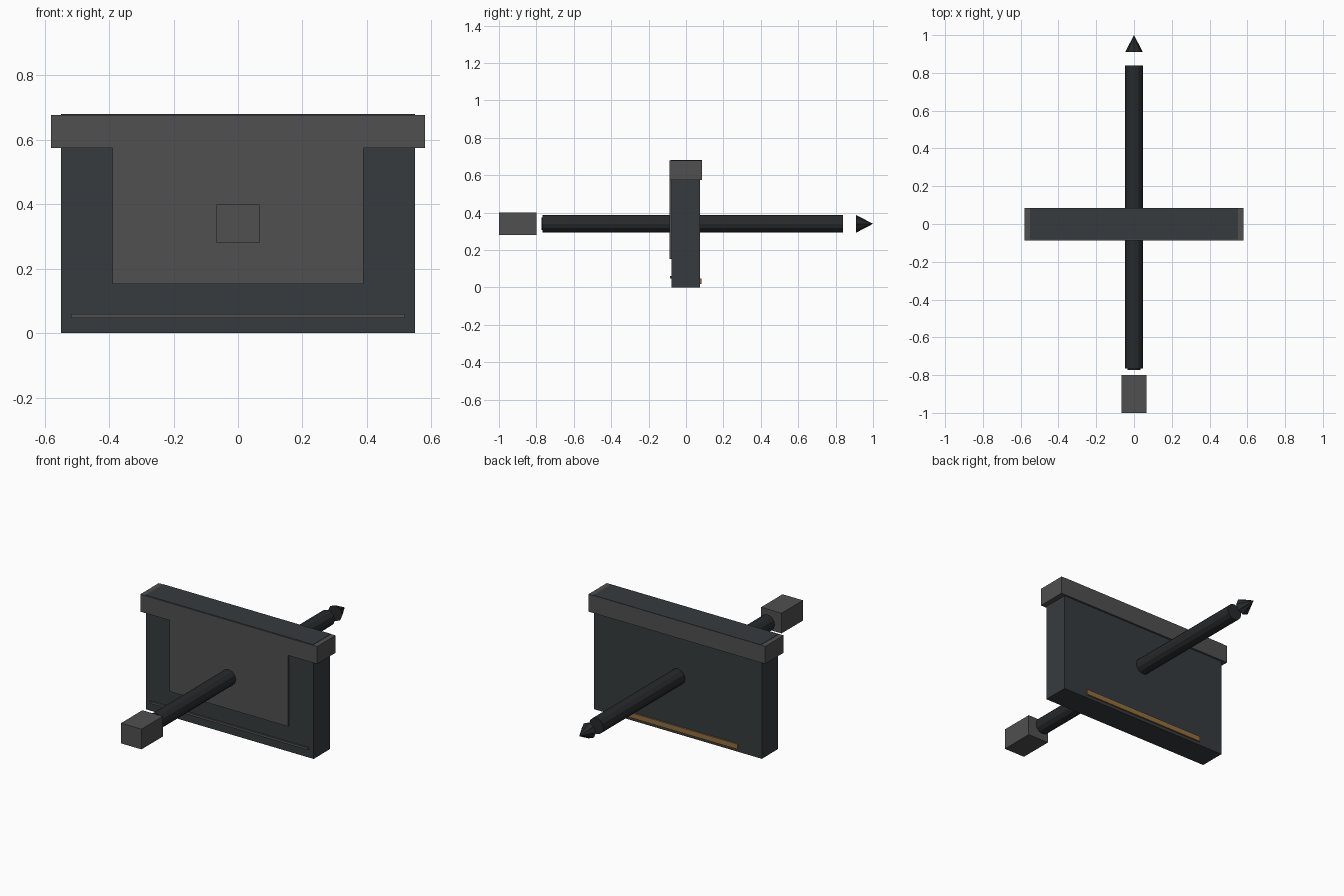
import bpy, math

if "Cube" in bpy.data.objects:
    bpy.data.objects.remove(bpy.data.objects["Cube"])


def material(name, rgb):
    m = bpy.data.materials.new(name)
    m.diffuse_color = (*rgb, 1)
    m.use_nodes = True
    m.node_tree.nodes["Principled BSDF"].inputs["Base Color"].default_value = m.diffuse_color
    return m


iron = material("iron", (0.08, 0.08, 0.082))
slate = material("slate", (0.037, 0.044, 0.048))
dark = material("dark_steel", (0.02, 0.022, 0.024))
brass = material("brass", (0.29, 0.16, 0.045))


def box(name, x, y, z, mat):
    """Box from (min, max) ranges on each axis."""
    r = (x, y, z)
    bpy.ops.mesh.primitive_cube_add(size=1, location=[(a + b) / 2 for a, b in r])
    o = bpy.context.object
    o.name = name
    o.scale = [b - a for a, b in r]
    bpy.ops.object.transform_apply(location=False, rotation=False, scale=True)
    o.data.materials.append(mat)


def spindle(name, y0, y1, r0, r1, sides, mat):
    """Cylinder or cone along y, on the rod axis."""
    bpy.ops.mesh.primitive_cone_add(vertices=sides, radius1=r0, radius2=r1,
                                    depth=y1 - y0, location=(0, (y0 + y1) / 2, 0.34),
                                    rotation=(-math.pi / 2, 0, 0))
    o = bpy.context.object
    o.name = name
    o.data.materials.append(mat)


# Block and its cap
box("block", (-0.55, 0.55), (-0.077, 0.075), (0, 0.6), slate)
box("cap", (-0.58, 0.58), (-0.087, 0.086), (0.575, 0.678), iron)
box("cap_inlay", (-0.55, 0.55), (-0.082, 0.085), (0.62, 0.68), slate)

# Face details
box("front_panel", (-0.39, 0.39), (-0.087, -0.07), (0.153, 0.6), iron)
box("front_strip", (-0.518, 0.518), (-0.086, -0.07), (0.047, 0.06), iron)
box("back_strip", (-0.395, 0.395), (0.07, 0.083), (0.018, 0.048), brass)

# Rod through the block, with end block and point
spindle("rod", -0.766, 0.84, 0.047, 0.047, 12, dark)
spindle("rod_end", -0.772, -0.74, 0.034, 0.034, 12, dark)
spindle("point", 0.91, 1.0, 0.047, 0, 8, dark)
box("end_block", (-0.067, 0.067), (-1.0, -0.8), (0.28, 0.4), iron)
